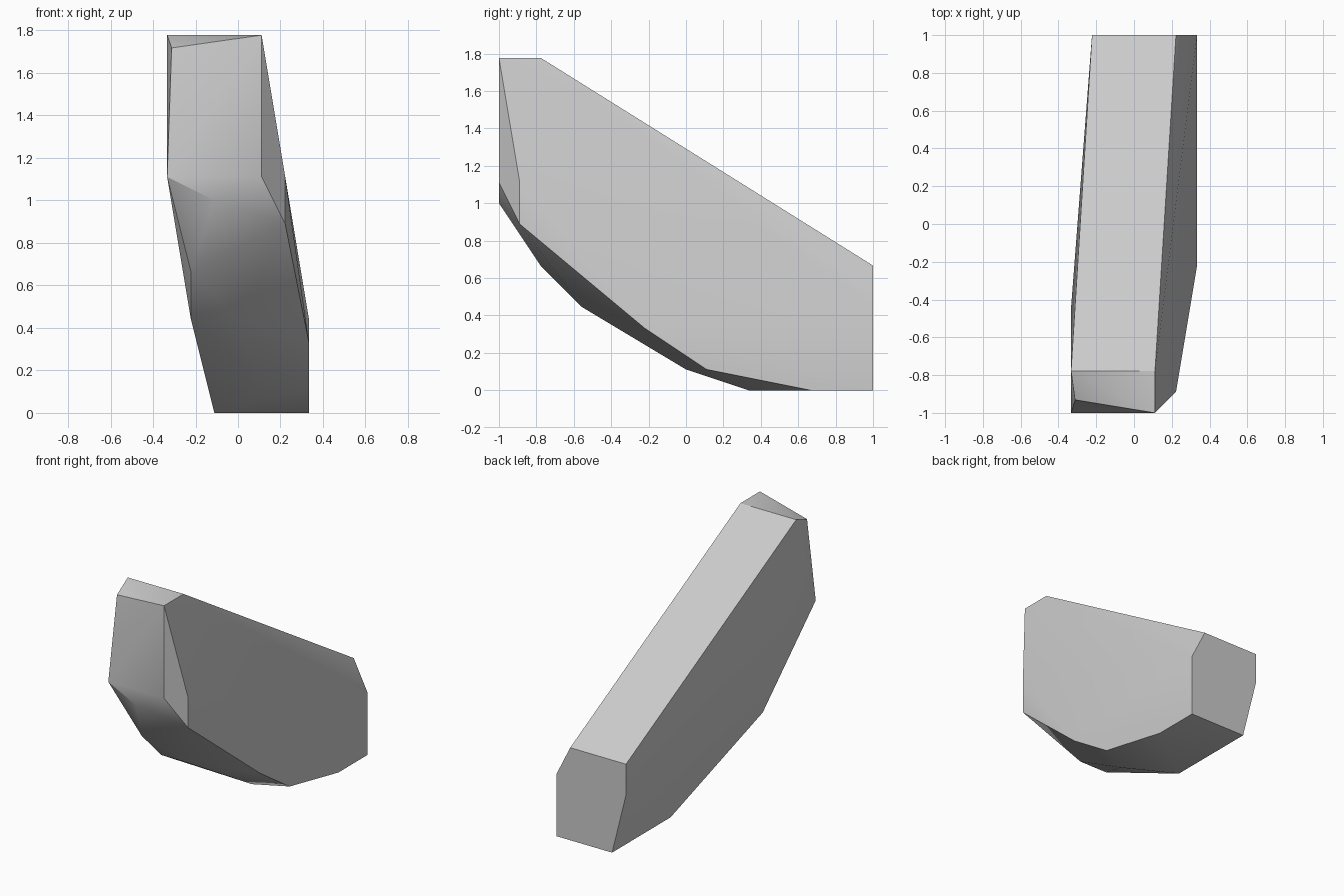
import bpy
import bmesh
import math
from mathutils import Vector

UNIT = 1 / 9  # the stone is laid out on a grid of ninths

default_cube = bpy.data.objects.get("Cube")
if default_cube:
    bpy.data.objects.remove(default_cube, do_unlink=True)


def make_material(name, colour):
    material = bpy.data.materials.new(name)
    material.use_nodes = True
    material.diffuse_color = colour
    shader = next(n for n in material.node_tree.nodes if n.type == "BSDF_PRINCIPLED")
    shader.inputs["Base Color"].default_value = colour
    return material


def make_faceted_solid(name, corners, material):
    """Wrap a tight faceted skin around the corner points."""
    bm = bmesh.new()
    for corner in corners:
        bm.verts.new(Vector(corner) * UNIT)
    hull = bmesh.ops.convex_hull(bm, input=bm.verts[:])
    loose = [v for v in bm.verts if not v.link_faces]
    bmesh.ops.delete(bm, geom=loose, context="VERTS")
    bmesh.ops.dissolve_limit(bm, angle_limit=math.radians(0.5),
                             verts=bm.verts[:], edges=bm.edges[:])
    bmesh.ops.recalc_face_normals(bm, faces=bm.faces[:])
    mesh = bpy.data.meshes.new(name)
    bm.to_mesh(mesh)
    bm.free()
    mesh.materials.append(material)
    solid = bpy.data.objects.new(name, mesh)
    bpy.context.collection.objects.link(solid)
    return solid


# Six-sided back end
back_end = [(-2, 9, 6), (2, 9, 6), (3, 9, 4), (3, 9, 0), (-1, 9, 0), (-2, 9, 4)]

# Raised top corner, with one chipped front corner
top_ledge = [(1, -9, 16), (1, -7, 16), (-3, -7, 16), (-2.81, -8.38, 15.46)]

# Lower rim of the front face and the bevel beside it
front_rim = [(-3, -9, 10), (-1, -9, 9), (1, -9, 10), (2, -8, 10), (2, -8, 8)]

# Curved underside, from the front down to the ground
left_underside = [(3, -2, 3), (3, 1, 1), (3, 6, 0)]
right_underside = [(-2, -7, 6), (-2, -5, 4), (-1, 3, 0)]
belly = [(0, -5, 4), (1, 0, 1)]

# Slight swelling on the right side
right_swell = [(-3, -4, 10)]

grey = make_material("stone_grey", (0.6, 0.6, 0.6, 1))
stone = make_faceted_solid(
    "faceted_stone",
    back_end + top_ledge + front_rim + left_underside
    + right_underside + belly + right_swell,
    grey)

# Soft shading over the shallow facets, crisp along the rims
for other in bpy.context.selected_objects:
    other.select_set(False)
stone.select_set(True)
bpy.context.view_layer.objects.active = stone
bpy.ops.object.shade_smooth_by_angle(angle=math.radians(30))
